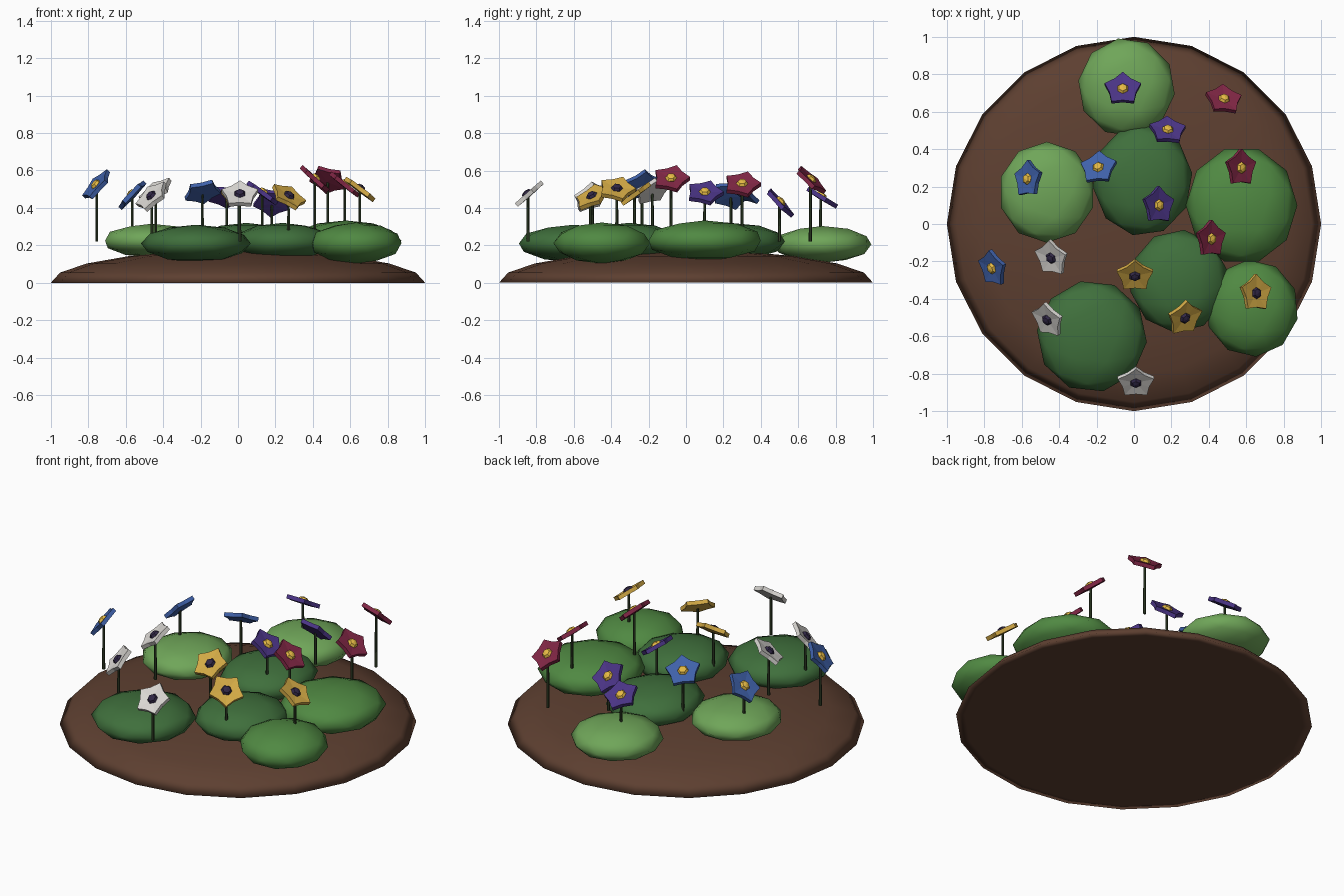
import bpy, bmesh, math
from mathutils import Vector, Matrix

if "Cube" in bpy.data.objects:
    bpy.data.objects.remove(bpy.data.objects["Cube"])


def material(name, rgb):
    m = bpy.data.materials.new(name)
    m.diffuse_color = (*rgb, 1)
    m.use_nodes = True
    m.node_tree.nodes["Principled BSDF"].inputs["Base Color"].default_value = m.diffuse_color
    return m


def finish(name, bm, mat, smooth=False):
    bmesh.ops.recalc_face_normals(bm, faces=bm.faces)
    for f in bm.faces:
        f.smooth = smooth
    me = bpy.data.meshes.new(name)
    bm.to_mesh(me)
    bm.free()
    me.materials.append(mat)
    ob = bpy.data.objects.new(name, me)
    bpy.context.collection.objects.link(ob)
    return ob


soil_mat = material("soil", (.11, .05, .03))
stem_mat = material("stem", (.03, .05, .02))
gold_mat = material("gold_centre", (.8, .5, .06))
dark_mat = material("dark_centre", (.03, .02, .06))
greens = {"dark": material("dark_green", (.05, .16, .045)),
          "mid": material("mid_green", (.08, .25, .055)),
          "light": material("light_green", (.16, .38, .10))}
petals = {"yellow": material("yellow", (.65, .40, .06)),
          "blue": material("blue", (.05, .12, .40)),
          "purple": material("purple", (.07, .035, .24)),
          "crimson": material("crimson", (.22, .02, .06)),
          "white": material("white", (.70, .68, .65))}

# Soil mound: squashed sphere with a flattened underside
bm = bmesh.new()
bmesh.ops.create_uvsphere(bm, u_segments=20, v_segments=10, radius=1)
for v in bm.verts:
    v.co.z = max(v.co.z, 0) * .175
finish("soil_mound", bm, soil_mat, True)

# Leafy cushions: x, y, radius x, radius y, centre z, half height, turn, shade
cushions = [
    (-.04, .73, .26, .265, .205, .098, 10, "light"),
    (-.465, .17, .258, .27, .225, .09, 0, "light"),
    (.045, .235, .268, .30, .22, .10, 25, "dark"),
    (.575, .10, .298, .315, .225, .108, 18, "mid"),
    (.63, -.45, .25, .26, .212, .11, 5, "mid"),
    (.24, -.305, .265, .275, .22, .10, 30, "dark"),
    (-.225, -.60, .295, .30, .21, .10, 12, "dark"),
]
for i, (x, y, rx, ry, z, h, turn, shade) in enumerate(cushions):
    bm = bmesh.new()
    bmesh.ops.create_icosphere(bm, subdivisions=2, radius=1)
    bm.transform(Matrix.Translation((x, y, z)) @ Matrix.Diagonal((rx, ry, h, 1))
                 @ Matrix.Rotation(math.radians(turn), 4, 'Z'))
    finish(f"leaf_cushion_{i + 1}", bm, greens[shade], True)


def flower(i, x, y, z, normal, colour):
    n = Vector(normal).normalized()
    turn = Vector((0, 0, 1)).rotation_difference(n).to_matrix().to_4x4()
    place = Matrix.Translation((x, y, z)) @ turn
    # stem
    base = .22
    bm = bmesh.new()
    bmesh.ops.create_cone(bm, cap_ends=True, segments=6, radius1=.009,
                          radius2=.007, depth=z - base)
    bm.transform(Matrix.Translation((x, y, (z + base) / 2)))
    finish(f"stem_{i}", bm, stem_mat)
    # five-pointed, slightly dished blossom
    bm = bmesh.new()
    rings = []
    for dz in (.012, -.012):
        ring = []
        for k in range(10):
            r = .102 if k % 2 == 0 else .075
            a = math.pi / 2 + k * math.pi / 5
            ring.append(bm.verts.new((r * math.cos(a), r * math.sin(a), dz)))
        rings.append(ring)
    top = bm.verts.new((0, 0, .004))
    low = bm.verts.new((0, 0, -.015))
    a, b = rings
    for k in range(10):
        j = (k + 1) % 10
        bm.faces.new((a[k], a[j], top))
        bm.faces.new((b[j], b[k], low))
        bm.faces.new((a[k], b[k], b[j], a[j]))
    bm.transform(place)
    finish(f"{colour}_petals_{i}", bm, petals[colour])
    # centre button
    bm = bmesh.new()
    bmesh.ops.create_uvsphere(bm, u_segments=6, v_segments=4, radius=.032)
    bm.transform(place @ Matrix.Translation((0, 0, .008))
                 @ Matrix.Diagonal((1, 1, .6, 1)))
    dark = colour in ("white", "yellow")
    finish(f"flower_centre_{i}", bm, dark_mat if dark else gold_mat)


# Flowers: head position, facing direction, colour
flowers = [
    (-.06, .72, .46, (0, .52, .85), "purple"),
    (.48, .665, .55, (.2, .63, .70), "crimson"),
    (.18, .50, .43, (.1, .72, .68), "purple"),
    (.57, .30, .525, (.62, 0, .78), "crimson"),
    (-.19, .30, .485, (-.2, .53, .82), "blue"),
    (-.565, .24, .47, (-.72, .08, .68), "blue"),
    (.13, .10, .48, (.58, .02, .80), "purple"),
    (.41, -.08, .555, (.66, -.02, .75), "crimson"),
    (.65, -.37, .50, (.6, .04, .80), "yellow"),
    (.005, -.275, .47, (0, -.58, .80), "yellow"),
    (.27, -.50, .46, (.45, -.45, .77), "yellow"),
    (-.44, -.18, .49, (-.52, -.35, .76), "white"),
    (-.46, -.51, .46, (-.6, -.45, .65), "white"),
    (.01, -.845, .47, (0, -.66, .75), "white"),
    (-.755, -.235, .52, (-.72, -.28, .63), "blue"),
]
for i, (x, y, z, n, colour) in enumerate(flowers):
    flower(i + 1, x, y, z, n, colour)
